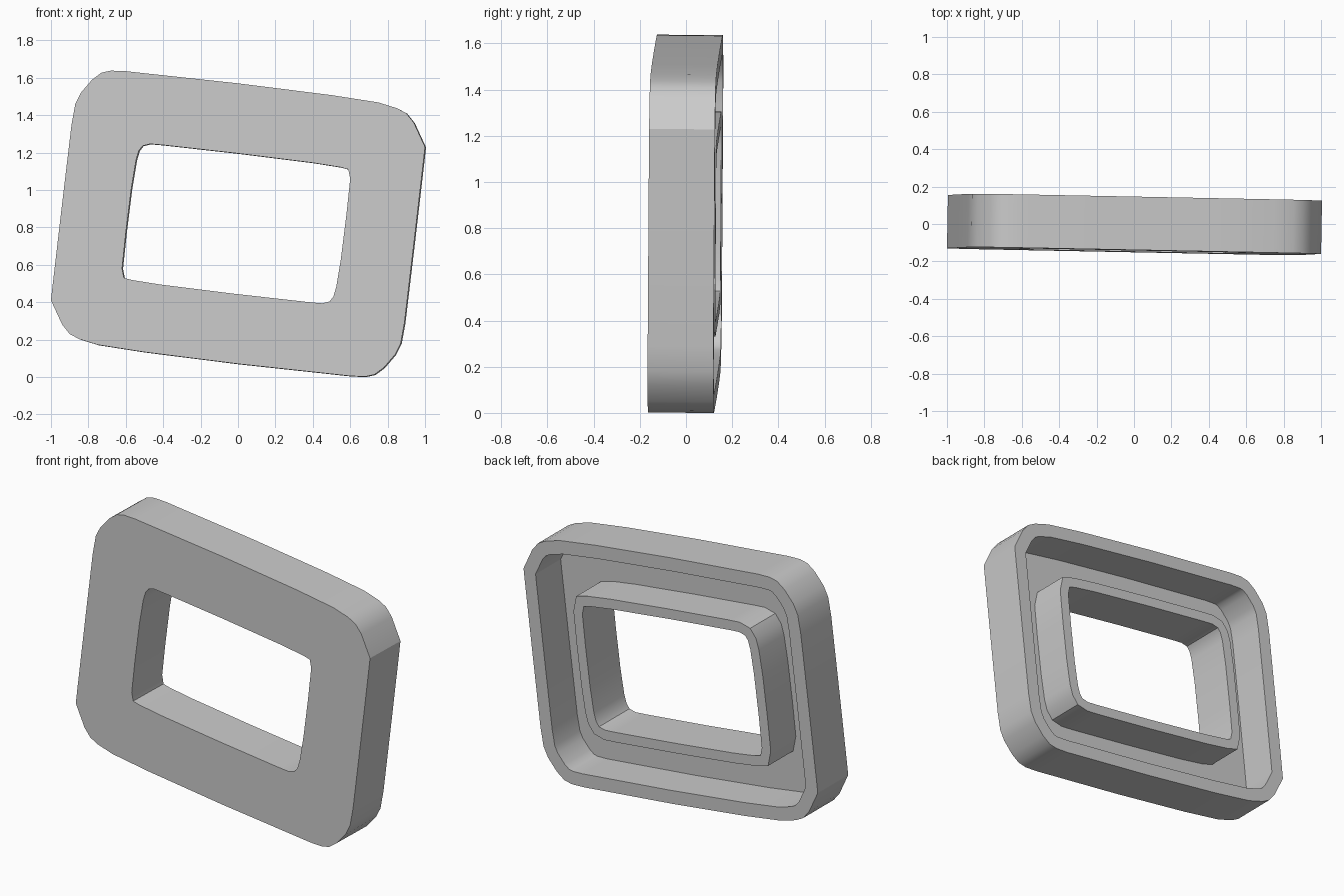
import bpy
import bmesh
import math
from mathutils import Vector

cube = bpy.data.objects.get("Cube")
if cube:
    bpy.data.objects.remove(cube, do_unlink=True)

DEPTH = 0.285     # front to back
FLOOR = 0.05      # front plate thickness
RIM = 0.08        # outer wall thickness
COLLAR = 0.06     # wall thickness around the opening
MIDDLE = 0.82     # height of the centre
TILT_X, TILT_Z = -0.0185, 0.0086
NORMAL = Vector((-TILT_X, 1, -TILT_Z)).normalized()

# Half outlines (x, z); the other half is the same turned half a circle
OUTER_HALF = [(-1, .41), (-.99, .5), (-.94, .93), (-.89, 1.35), (-.87, 1.46),
              (-.84, 1.52), (-.78, 1.59), (-.73, 1.627), (-.68, 1.638),
              (-.6, 1.635), (-.5, 1.624), (0, 1.57), (.5, 1.507),
              (.75, 1.468), (.85, 1.437), (.9, 1.41), (.94, 1.36)]
HOLE_HALF = [(-.61, .53), (-.62, .58), (-.6, .77), (-.57, 1.01), (-.545, 1.16),
             (-.53, 1.21), (-.51, 1.236), (-.47, 1.246), (-.4, 1.24),
             (0, 1.195), (.4, 1.145), (.55, 1.121)]


def full_outline(half, shift=0.0):
    pts = [Vector(p) for p in half]
    centre = Vector((shift, MIDDLE))
    return pts + [2 * centre - p for p in pts]


def offset(loop, distance):
    """Move a clockwise outline outwards by distance, with mitred corners."""
    result = []
    for i, p in enumerate(loop):
        a = (p - loop[i - 1]).normalized()
        b = (loop[(i + 1) % len(loop)] - p).normalized()
        na, nb = Vector((-a.y, a.x)), Vector((-b.y, b.x))
        result.append(p + (na + nb) * distance / (1 + na.dot(nb)))
    return result


bm = bmesh.new()


def ring(loop, depth):
    verts = []
    for p in loop:
        y = -0.152 + TILT_X * p.x + TILT_Z * p.y
        verts.append(bm.verts.new(Vector((p.x, y, p.y)) + NORMAL * depth))
    return verts


def strip(a, b):
    n = len(a)
    for i in range(n):
        j = (i + 1) % n
        bm.faces.new((a[i], a[j], b[j], b[i]))


def plate(a, b):
    """Fill the flat area between two outlines."""
    edges = []
    for loop in (a, b):
        for i, v in enumerate(loop):
            pair = (loop[i - 1], v)
            edges.append(bm.edges.get(pair) or bm.edges.new(pair))
    bmesh.ops.triangle_fill(bm, edges=edges, use_beauty=True, use_dissolve=False)


outer = full_outline(OUTER_HALF)
hole = full_outline(HOLE_HALF, -0.01)
cavity = offset(outer, -RIM)
collar = offset(hole, COLLAR)

# Outer wall, rim and recess wall
outer_front, outer_back = ring(outer, 0), ring(outer, DEPTH)
cavity_back, cavity_floor = ring(cavity, DEPTH), ring(cavity, FLOOR)
strip(outer_front, outer_back)
strip(outer_back, cavity_back)
strip(cavity_back, cavity_floor)

# Collar around the opening
collar_floor, collar_back = ring(collar, FLOOR), ring(collar, DEPTH)
hole_back, hole_front = ring(hole, DEPTH), ring(hole, 0)
strip(collar_floor, collar_back)
strip(collar_back, hole_back)
strip(hole_back, hole_front)

# Front plate, outside and inside
plate(outer_front, hole_front)
plate(cavity_floor, collar_floor)
bmesh.ops.recalc_face_normals(bm, faces=bm.faces[:])

mesh = bpy.data.meshes.new("frame_shell")
bm.to_mesh(mesh)
bm.free()
frame = bpy.data.objects.new("frame_shell", mesh)
bpy.context.collection.objects.link(frame)

# Plain grey
grey = bpy.data.materials.new("light_grey")
grey.use_nodes = True
colour = (0.6, 0.6, 0.6, 1)
grey.diffuse_color = colour
grey.node_tree.nodes["Principled BSDF"].inputs["Base Color"].default_value = colour
mesh.materials.append(grey)

bpy.ops.object.select_all(action='DESELECT')
frame.select_set(True)
bpy.context.view_layer.objects.active = frame
bpy.ops.object.shade_smooth_by_angle(angle=math.radians(30))
